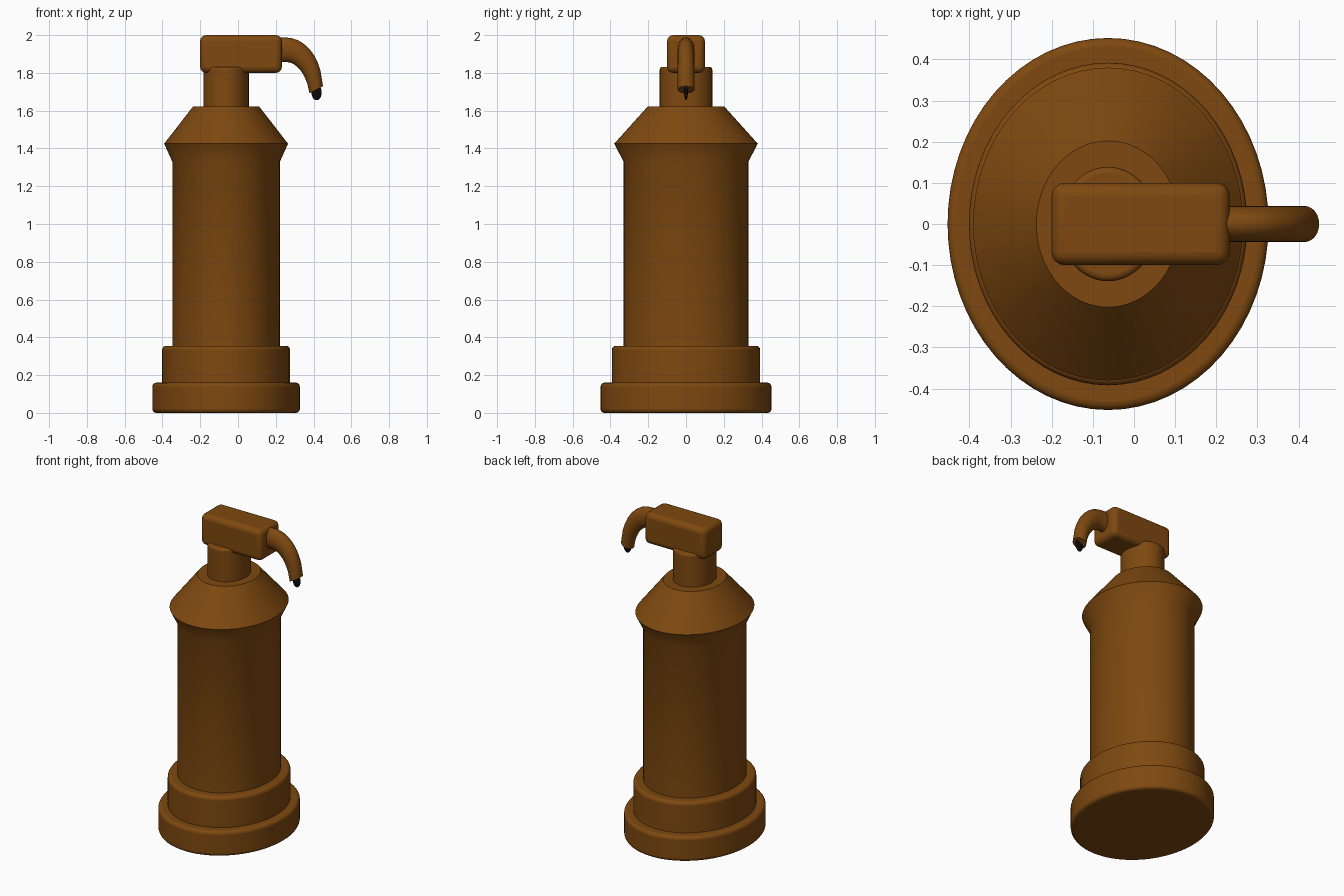
import bpy, bmesh, math
from mathutils import Vector

cube = bpy.data.objects.get("Cube")
if cube:
    bpy.data.objects.remove(cube, do_unlink=True)

CX = -0.063       # axis of the body
OVAL = 0.863      # body is narrower in x than in y


def material(name, rgb):
    m = bpy.data.materials.new(name)
    m.use_nodes = True
    m.diffuse_color = (*rgb, 1)
    m.node_tree.nodes["Principled BSDF"].inputs["Base Color"].default_value = (*rgb, 1)
    return m


brown = material("brown", (0.21, 0.066, 0.005))
black = material("black", (0.003, 0.003, 0.003))


def finish(bm, name, mat, bevel=0.0, angle=30):
    bmesh.ops.recalc_face_normals(bm, faces=bm.faces)
    mesh = bpy.data.meshes.new(name)
    bm.to_mesh(mesh)
    bm.free()
    obj = bpy.data.objects.new(name, mesh)
    bpy.context.collection.objects.link(obj)
    mesh.materials.append(mat)
    if bevel:
        mod = obj.modifiers.new("rounded_edges", 'BEVEL')
        mod.width = bevel
        mod.segments = 4
        mod.limit_method = 'ANGLE'
        mod.angle_limit = math.radians(40)
    bpy.ops.object.select_all(action='DESELECT')
    bpy.context.view_layer.objects.active = obj
    obj.select_set(True)
    bpy.ops.object.shade_smooth_by_angle(angle=math.radians(angle))
    return obj


def loft(bm, rings):
    """Skin matching rings of points and cap both ends."""
    loops = [[bm.verts.new(p) for p in ring] for ring in rings]
    n = len(loops[0])
    for a, b in zip(loops, loops[1:]):
        for i in range(n):
            j = (i + 1) % n
            bm.faces.new((a[i], a[j], b[j], b[i]))
    bm.faces.new(loops[0][::-1])
    bm.faces.new(loops[-1])


def turned(name, profile, bevel=0.0, sides=64):
    """Oval turned part from (radius, height) pairs."""
    bm = bmesh.new()
    angles = [math.tau * i / sides for i in range(sides)]
    loft(bm, [[(CX + OVAL * r * math.cos(a), r * math.sin(a), z) for a in angles]
              for r, z in profile])
    return finish(bm, name, brown, bevel)


# Stepped foot, body with flared shoulder, and neck
turned("base", [(0.452, 0), (0.452, 0.16)], 0.02)
turned("base_step", [(0.392, 0.14), (0.392, 0.355)], 0.02)
turned("body", [(0.33, 0.34), (0.33, 1.33), (0.38, 1.425), (0.202, 1.623)])
turned("neck", [(0.139, 1.60), (0.139, 1.832)], 0.015)

# Rounded pump head
bm = bmesh.new()
bmesh.ops.create_cube(bm, size=1)
for v in bm.verts:
    v.co = Vector((0.016 + v.co.x * 0.433, v.co.y * 0.2, 1.9 + v.co.z * 0.2))
finish(bm, "pump_head", brown, 0.032)

# Curved tapering spout, lofted between its outer and inner edges
outer = [(0.20, 1.985), (0.245, 1.988), (0.283, 1.984), (0.318, 1.973), (0.347, 1.955),
         (0.38, 1.925), (0.405, 1.89), (0.424, 1.85), (0.437, 1.81), (0.45, 1.73)]
inner = [(0.20, 1.855), (0.248, 1.857), (0.273, 1.856), (0.293, 1.848), (0.31, 1.835),
         (0.328, 1.818), (0.342, 1.797), (0.356, 1.77), (0.368, 1.74), (0.378, 1.692)]
rings = []
for (ox, oz), (ix, iz) in zip(outer, inner):
    mid = Vector(((ox + ix) / 2, 0, (oz + iz) / 2))
    half = Vector(((ox - ix) / 2, 0, (oz - iz) / 2))
    rings.append([mid + half * math.cos(a) + Vector((0, 0.044 * math.sin(a), 0))
                  for a in (math.tau * i / 24 for i in range(24))])
bm = bmesh.new()
loft(bm, rings)
finish(bm, "spout", brown)

# Flat dark drop in the spout opening
bm = bmesh.new()
bmesh.ops.create_uvsphere(bm, u_segments=20, v_segments=12, radius=1)
for v in bm.verts:
    v.co = Vector((0.416 + v.co.x * 0.027, v.co.y * 0.01, 1.697 + v.co.z * 0.042))
finish(bm, "spout_tip", black, angle=60)
